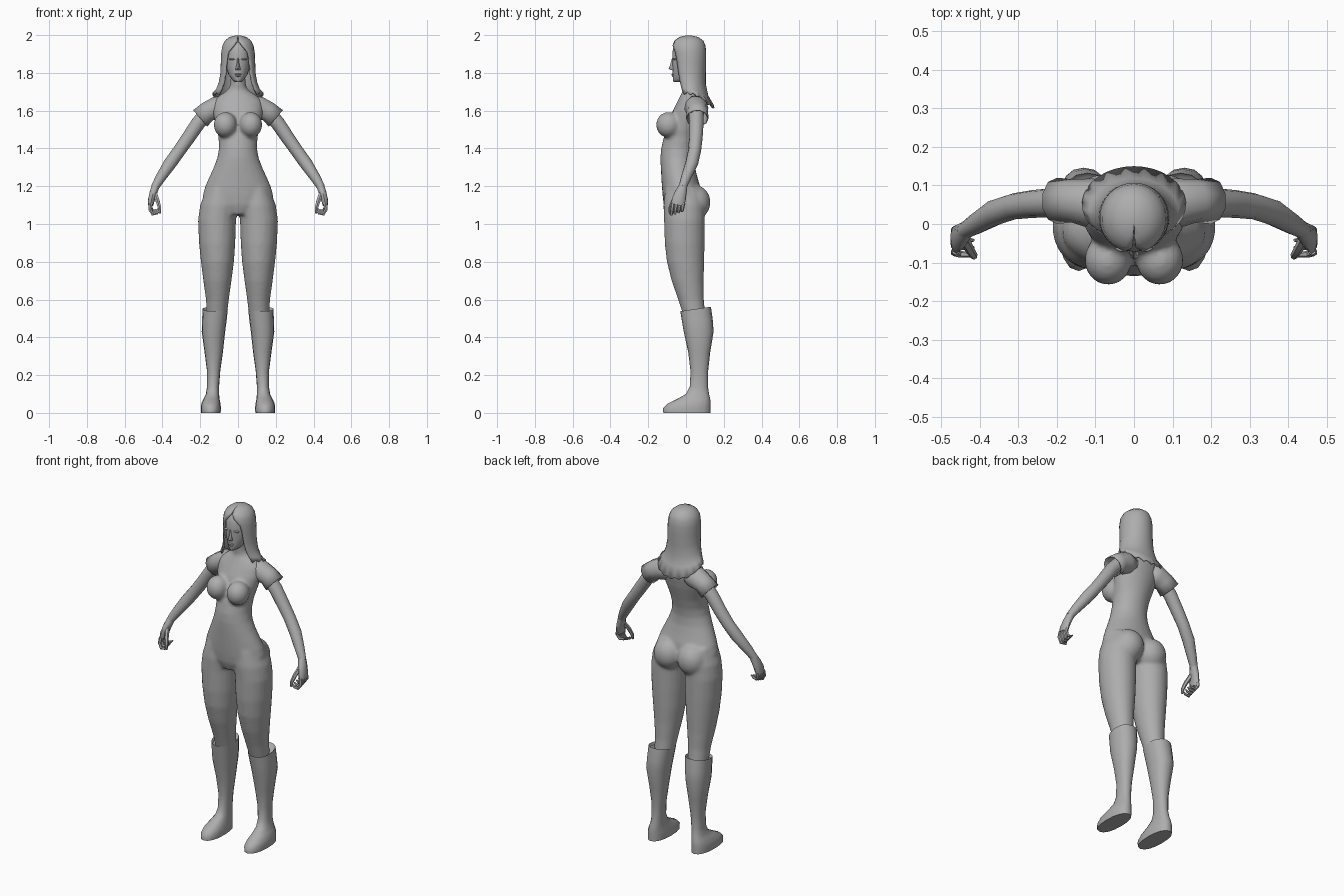
import bpy, bmesh, math
from mathutils import Vector

mat = bpy.data.materials.new("plain grey")
mat.diffuse_color = (0.42, 0.42, 0.42, 1)


def skin(bm, rings, closed=True, caps=True):
    """Bridge point rings with quads."""
    vr = [[bm.verts.new(p) for p in r] for r in rings]
    n = len(vr[0])
    for a, b in zip(vr, vr[1:]):
        for i in range(n if closed else n - 1):
            j = (i + 1) % n
            bm.faces.new((a[i], a[j], b[j], b[i]))
    if caps:
        bm.faces.new(vr[0])
        bm.faces.new(vr[-1])


def stack(bm, rows, s=1, n=16, power=1.0, tilt=0.0):
    """Loft of rounded sections (z, x0, x1, y0, y1), side s; tilt slopes the top section."""
    rings = []
    for z, x0, x1, y0, y1 in rows:
        ring = []
        for i in range(n):
            a = 2 * math.pi * i / n
            c, d = math.cos(a), math.sin(a)
            c = math.copysign(abs(c) ** power, c)
            d = math.copysign(abs(d) ** power, d)
            ring.append((s * ((x0 + x1) / 2 + c * (x1 - x0) / 2),
                         (y0 + y1) / 2 + d * (y1 - y0) / 2,
                         z + (tilt * d if z > 0.5 else 0)))
        rings.append(ring)
    skin(bm, rings)


def tube(bm, pts, s=1, n=12, caps=True):
    """Round tube through (x, y, z, radius, optional flattening)."""
    rings = []
    cs = [Vector(p[:3]) for p in pts]
    for i, p in enumerate(pts):
        t = (cs[min(i + 1, len(cs) - 1)] - cs[max(i - 1, 0)]).normalized()
        u = (Vector((0, 1, 0)) - t * t.y).normalized()
        v = t.cross(u)
        flat = p[4] if len(p) > 4 else 1
        ring = []
        for k in range(n):
            a = 2 * math.pi * k / n
            q = cs[i] + u * p[3] * math.cos(a) + v * p[3] * flat * math.sin(a)
            ring.append((s * q.x, q.y, q.z))
        rings.append(ring)
    skin(bm, rings, caps=caps)


def ball(bm, c, r):
    vs = bmesh.ops.create_uvsphere(bm, u_segments=20, v_segments=12, radius=1)["verts"]
    for v in vs:
        v.co = Vector(c) + Vector(v.co[k] * r[k] for k in range(3))


def finish(name, bm, remesh=0, thick=0, angle=50):
    bmesh.ops.recalc_face_normals(bm, faces=bm.faces[:])
    me = bpy.data.meshes.new(name)
    bm.to_mesh(me)
    bm.free()
    me.materials.append(mat)
    ob = bpy.data.objects.new(name, me)
    bpy.context.collection.objects.link(ob)
    bpy.ops.object.select_all(action='DESELECT')
    ob.select_set(True)
    bpy.context.view_layer.objects.active = ob
    if remesh:
        m = ob.modifiers.new("fuse", 'REMESH')
        m.mode, m.voxel_size, m.use_smooth_shade = 'VOXEL', remesh, True
        m = ob.modifiers.new("soften", 'SMOOTH')
        m.factor, m.iterations = 0.5, 6
    elif thick:
        m = ob.modifiers.new("thickness", 'SOLIDIFY')
        m.thickness, m.offset = thick, -1
    if remesh:
        me.shade_smooth()
    else:
        bpy.ops.object.shade_smooth_by_angle(angle=math.radians(angle))
    return ob


# Torso, bust, hips and legs fused into one smooth body
bm = bmesh.new()
torso = [(1.05, .08, -.10, .05), (1.10, .17, -.118, .08), (1.15, .188, -.124, .08),
         (1.20, .174, -.128, .075), (1.25, .152, -.131, .06), (1.30, .129, -.134, .048),
         (1.35, .110, -.136, .045), (1.40, .101, -.132, .052), (1.46, .104, -.118, .068),
         (1.54, .122, -.09, .092), (1.60, .135, -.07, .105), (1.65, .130, -.045, .108),
         (1.68, .10, -.03, .10), (1.705, .06, -.018, .085), (1.73, .042, -.02, .068),
         (1.80, .038, -.025, .06)]
stack(bm, [(z, -x, x, f, b) for z, x, f, b in torso], n=24)
leg = [(1.19, .03, .165, -.11, .08), (1.10, .002, .201, -.12, .10), (1.02, .010, .212, -.117, .10),
       (.90, .014, .207, -.113, .099), (.80, .021, .197, -.102, .097), (.70, .034, .184, -.077, .094),
       (.60, .048, .170, -.042, .095), (.50, .06, .166, -.01, .105)]
for s in (1, -1):
    stack(bm, leg, s, n=20)
    ball(bm, (s * .067, -.093, 1.525), (.062, .066, .068))
    ball(bm, (s * .078, .05, 1.115), (.085, .08, .09))
finish("body", bm, remesh=.01)

# Boots with sloped cuffs and pointed toes
for s, side in ((1, "left"), (-1, "right")):
    bm = bmesh.new()
    boot = [(0, .092, .196, -.12, .13), (.025, .09, .197, -.122, .13), (.05, .093, .194, -.095, .13),
            (.075, .098, .182, -.045, .128), (.10, .100, .170, .00, .122), (.14, .100, .164, .02, .116),
            (.22, .094, .164, .024, .117), (.32, .080, .177, .012, .128), (.43, .068, .192, -.012, .146),
            (.49, .060, .190, -.022, .142), (.55, .054, .188, -.03, .132), (.535, .062, .180, -.02, .122)]
    stack(bm, boot, s, power=.88, tilt=.012)
    finish(side + "_boot", bm)

    # Short flared sleeve
    bm = bmesh.new()
    tube(bm, [(.07, .045, 1.625, .06), (.115, .055, 1.612, .064), (.16, .06, 1.595, .056),
              (.20, .06, 1.56, .060)], s, n=10, caps=False)
    finish(side + "_sleeve", bm, thick=.006)

    # Bare arm
    bm = bmesh.new()
    tube(bm, [(.13, .055, 1.62, .04), (.21, .055, 1.535, .038), (.262, .052, 1.458, .036),
              (.31, .046, 1.39, .034), (.36, .03, 1.32, .034), (.41, .0, 1.245, .027),
              (.440, -.018, 1.195, .021)], s)
    finish(side + "_arm", bm)

    # Palm, four curled fingers and a thumb
    bm = bmesh.new()
    tube(bm, [(.434, -.014, 1.205, .022), (.447, -.026, 1.17, .030, .7), (.458, -.038, 1.13, .037, .5),
              (.462, -.044, 1.10, .034, .42)], s, n=10)
    for k in range(4):
        y = -.070 + .019 * k
        low = 1.052 + .006 * k
        tube(bm, [(.462, y, 1.11, .0105), (.466, y - .004, low + .025, .010),
                  (.452, y - .008, low, .009), (.428, y - .010, low + .004, .007),
                  (.416, y - .010, low + .016, .004)], s, n=6)
    tube(bm, [(.440, -.04, 1.16, .014), (.425, -.068, 1.12, .012),
              (.415, -.083, 1.085, .010), (.412, -.086, 1.055, .005)], s, n=6)
    finish(side + "_hand", bm)

# Face with nose, lips and brow
bm = bmesh.new()
face = [(1.752, .016, -.066, .0), (1.765, .032, -.070, .03), (1.79, .050, -.070, .06),
        (1.83, .063, -.072, .08), (1.87, .068, -.073, .09), (1.91, .068, -.072, .09),
        (1.95, .058, -.062, .08), (1.98, .035, -.035, .05)]
stack(bm, [(z, -x, x, f, b) for z, x, f, b in face], n=20)
finish("face", bm, angle=70)
bm = bmesh.new()
stack(bm, [(1.814, -.013, .013, -.078, -.05), (1.822, -.013, .013, -.092, -.05),
           (1.845, -.008, .008, -.083, -.05), (1.88, -.005, .005, -.074, -.05)], n=8)
finish("nose", bm)
bm = bmesh.new()
ball(bm, (0, -.067, 1.792), (.018, .010, .005))
ball(bm, (0, -.066, 1.784), (.015, .010, .005))
for s in (1, -1):
    ball(bm, (s * .029, -.062, 1.872), (.019, .010, .005))
finish("lips_and_brows", bm)

# Long hair: shell open at the face, longer and flared out at the back
bm = bmesh.new()
hair = [(1.998, .012, .0, .028, 2, 0), (1.99, .045, -.035, .065, 2, 0), (1.97, .070, -.062, .092, 4, 0),
        (1.945, .083, -.075, .103, 16, 0), (1.91, .089, -.076, .107, 36, 0), (1.86, .091, -.074, .107, 44, 0),
        (1.80, .093, -.068, .105, 47, 0), (1.75, .102, -.060, .105, 49, .01),
        (1.715, .116, -.054, .118, 50, .035), (1.685, .135, -.048, .150, 50, .07)]
rings = []
for z, rx, f, b, gap, drop in hair:
    ring = []
    for i in range(25):
        a = math.radians(gap + (360 - 2 * gap) * i / 24)
        back = max(0, -math.cos(a))
        jag = .012 * (i % 2) if drop > .05 else 0
        ring.append((rx * math.sin(a), (f + b) / 2 - (b - f) / 2 * math.cos(a), z - drop * back + jag))
    rings.append(ring)
skin(bm, rings, closed=False, caps=False)
bm.faces.new([v for v in bm.verts][:25])
finish("hair", bm, thick=.01)
